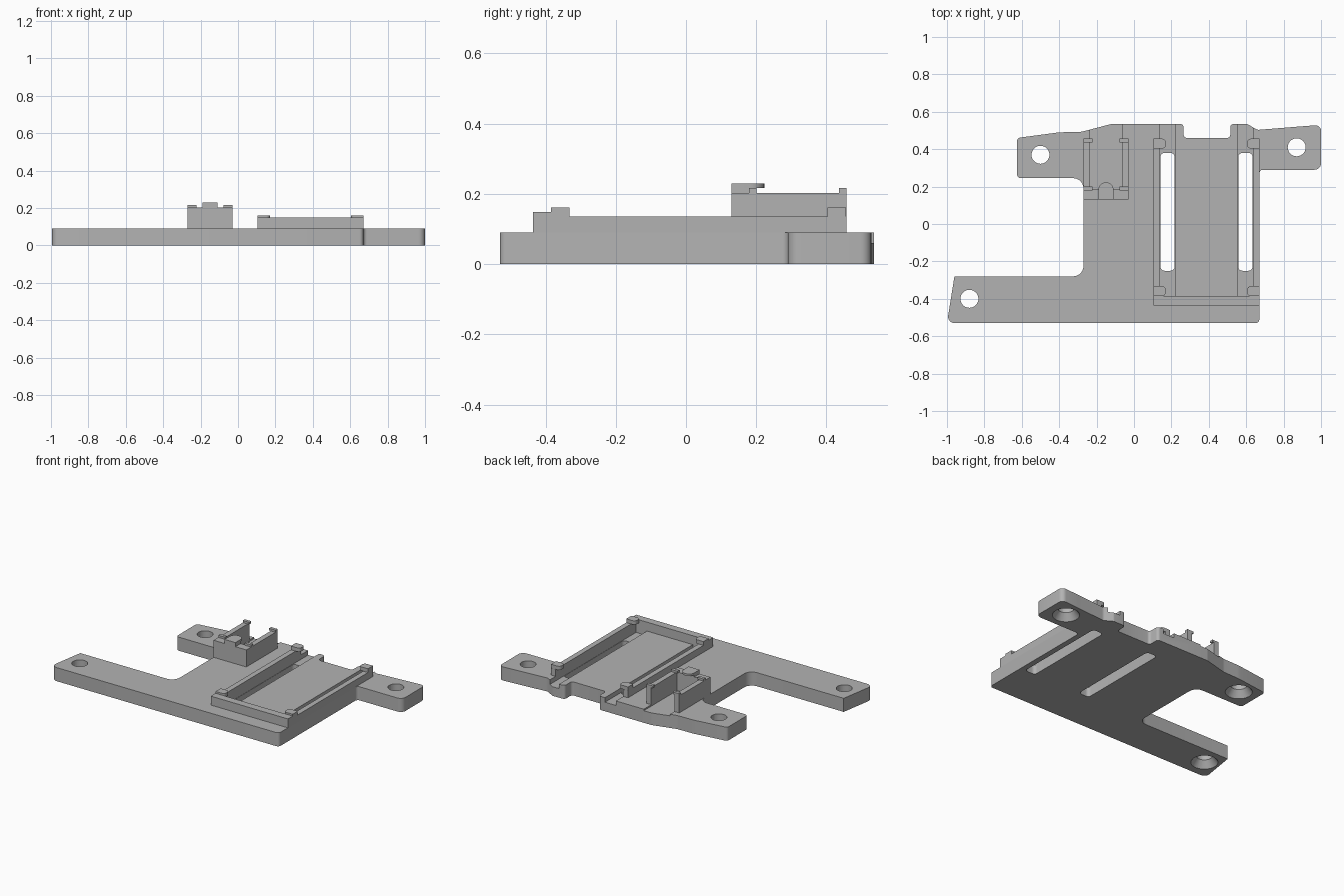
import bpy, bmesh, math
from mathutils import Vector

if "Cube" in bpy.data.objects:
    bpy.data.objects.remove(bpy.data.objects["Cube"])

grey = bpy.data.materials.new("plain_grey")
grey.diffuse_color = (0.45, 0.45, 0.45, 1)
grey.use_nodes = True
grey.node_tree.nodes["Principled BSDF"].inputs["Base Color"].default_value = grey.diffuse_color

T = 0.09          # plate thickness
MID = 0.3875      # centre line between the two rails


def rounded(points, steps=6):
    """Outline from (x, y, corner radius) points."""
    out, n = [], len(points)
    for i, (x, y, r) in enumerate(points):
        p = Vector((x, y))
        if r <= 0:
            out.append(p)
            continue
        a = (Vector(points[i - 1][:2]) - p).normalized()
        b = (Vector(points[(i + 1) % n][:2]) - p).normalized()
        half = a.angle(b) / 2
        c = p + (a + b).normalized() * (r / math.sin(half))
        d = r / math.tan(half)
        s, e = p + a * d - c, p + b * d - c
        turn = math.atan2(s.x * e.y - s.y * e.x, s.dot(e))
        for k in range(steps + 1):
            t = turn * k / steps
            out.append(c + Vector((s.x * math.cos(t) - s.y * math.sin(t),
                                   s.x * math.sin(t) + s.y * math.cos(t))))
    return out


def prism(name, outline, z0, z1):
    bm = bmesh.new()
    face = bm.faces.new([bm.verts.new((p[0], p[1], z0)) for p in outline])
    top = bmesh.ops.extrude_face_region(bm, geom=[face])["geom"]
    bmesh.ops.translate(bm, vec=(0, 0, z1 - z0),
                        verts=[v for v in top if isinstance(v, bmesh.types.BMVert)])
    bmesh.ops.recalc_face_normals(bm, faces=bm.faces)
    return finish(name, bm)


def finish(name, bm):
    me = bpy.data.meshes.new(name)
    bm.to_mesh(me)
    bm.free()
    me.materials.append(grey)
    ob = bpy.data.objects.new(name, me)
    bpy.context.collection.objects.link(ob)
    return ob


def box(name, x0, x1, y0, y1, z0, z1):
    return prism(name, [(x0, y0), (x1, y0), (x1, y1), (x0, y1)], z0, z1)


def cone(name, x, y, r0, r1, z0, z1):
    bm = bmesh.new()
    bmesh.ops.create_cone(bm, cap_ends=True, segments=40, radius1=r0,
                          radius2=r1, depth=z1 - z0)
    bmesh.ops.translate(bm, verts=bm.verts, vec=(x, y, (z0 + z1) / 2))
    return finish(name, bm)


def select(ob):
    bpy.ops.object.select_all(action='DESELECT')
    ob.select_set(True)
    bpy.context.view_layer.objects.active = ob


def cut(ob, cutter):
    select(ob)
    m = ob.modifiers.new("cut", 'BOOLEAN')
    m.operation, m.solver, m.object = 'DIFFERENCE', 'EXACT', cutter
    bpy.ops.object.modifier_apply(modifier=m.name)
    bpy.data.objects.remove(cutter)


# Base plate with its three mounting arms
plate = prism("base_plate", rounded([
    (-1.0, -0.53, 0.035), (0.67, -0.53, 0.02), (0.67, 0.29, 0.02),
    (1.0, 0.29, 0.035), (1.0, 0.53, 0.03), (0.87, 0.52, 0),
    (0.66, 0.503, 0.03), (0.605, 0.535, 0.02), (0.515, 0.535, 0.018),
    (0.515, 0.46, 0.018), (0.265, 0.46, 0.018), (0.265, 0.535, 0.018),
    (-0.12, 0.535, 0.04), (-0.28, 0.493, 0.08), (-0.40, 0.49, 0.3),
    (-0.625, 0.46, 0.02), (-0.625, 0.245, 0.02), (-0.27, 0.245, 0.055),
    (-0.27, -0.28, 0.055), (-0.96, -0.28, 0)]), 0, T)

# Channels and through slots beside the rails
for s in (-1, 1):
    x = MID + s * 0.208
    cut(plate, box("channel_cutter", x - 0.04, x + 0.04, -0.385, 0.6, 0.06, 0.2))
    a, b = x - 0.038, x + 0.038
    cut(plate, prism("slot_cutter", rounded(
        [(a, -0.25, 0.022), (b, -0.25, 0.022), (b, 0.38, 0.022), (a, 0.38, 0.022)]),
        -0.1, 0.2))

# Shallow floor recess inside the holder
cut(plate, box("recess_cutter", -0.235, -0.065, 0.185, 0.6, 0.08, 0.2))

# Screw holes, countersunk underneath
for x, y in ((-0.5, 0.37), (0.87, 0.41), (-0.88, -0.40)):
    cut(plate, cone("hole_cutter", x, y, 0.048, 0.048, -0.1, 0.2))
    cut(plate, cone("countersink_cutter", x, y, 0.088, 0.04, -0.01, 0.055))

# Tray: front wall, side rails and corner clips
box("tray_front_wall", 0.105, 0.67, -0.435, -0.385, T, 0.149)
for s, side in ((-1, "left"), (1, "right")):
    def mx(d):
        return MID + s * d
    x0, x1 = sorted((mx(0.2825), mx(0.2475)))
    box(side + "_rail", x0, x1, -0.385, 0.457, T, 0.136)
    for y, end in ((-0.385, "front"), (0.403, "back")):
        prism(f"{side}_{end}_clip", rounded(
            [(mx(0.2825), y, 0), (mx(0.2175), y, 0.02),
             (mx(0.2175), y + 0.053, 0.02), (mx(0.2825), y + 0.053, 0)]),
            0.136, 0.161)

# Small holder: front wall, side walls and retaining tabs
box("holder_front_wall", -0.27, -0.03, 0.13, 0.185, T, 0.203)
for s, side in ((-1, "left"), (1, "right")):
    x0, x1 = sorted((-0.15 + s * 0.12, -0.15 + s * 0.085))
    box(f"holder_{side}_wall", x0, x1, 0.185, 0.457, T, 0.203)
    x0, x1 = sorted((-0.15 + s * 0.12, -0.15 + s * 0.073))
    for y, end in ((0.18, "front"), (0.436, "back")):
        box(f"holder_{side}_{end}_tab", x0, x1, y, y + 0.021, 0.203, 0.217)

# Rounded latch over the holder front wall
box("latch_stem", -0.19, -0.11, 0.13, 0.185, 0.203, 0.217)
prism("latch_cap", rounded([(-0.19, 0.13, 0), (-0.11, 0.13, 0),
                            (-0.11, 0.223, 0.039), (-0.19, 0.223, 0.039)]),
      0.217, 0.23)

# Smooth the rounded corners, keep the hard edges
for ob in list(bpy.context.scene.objects):
    select(ob)
    bpy.ops.object.shade_smooth_by_angle(angle=math.radians(30))
